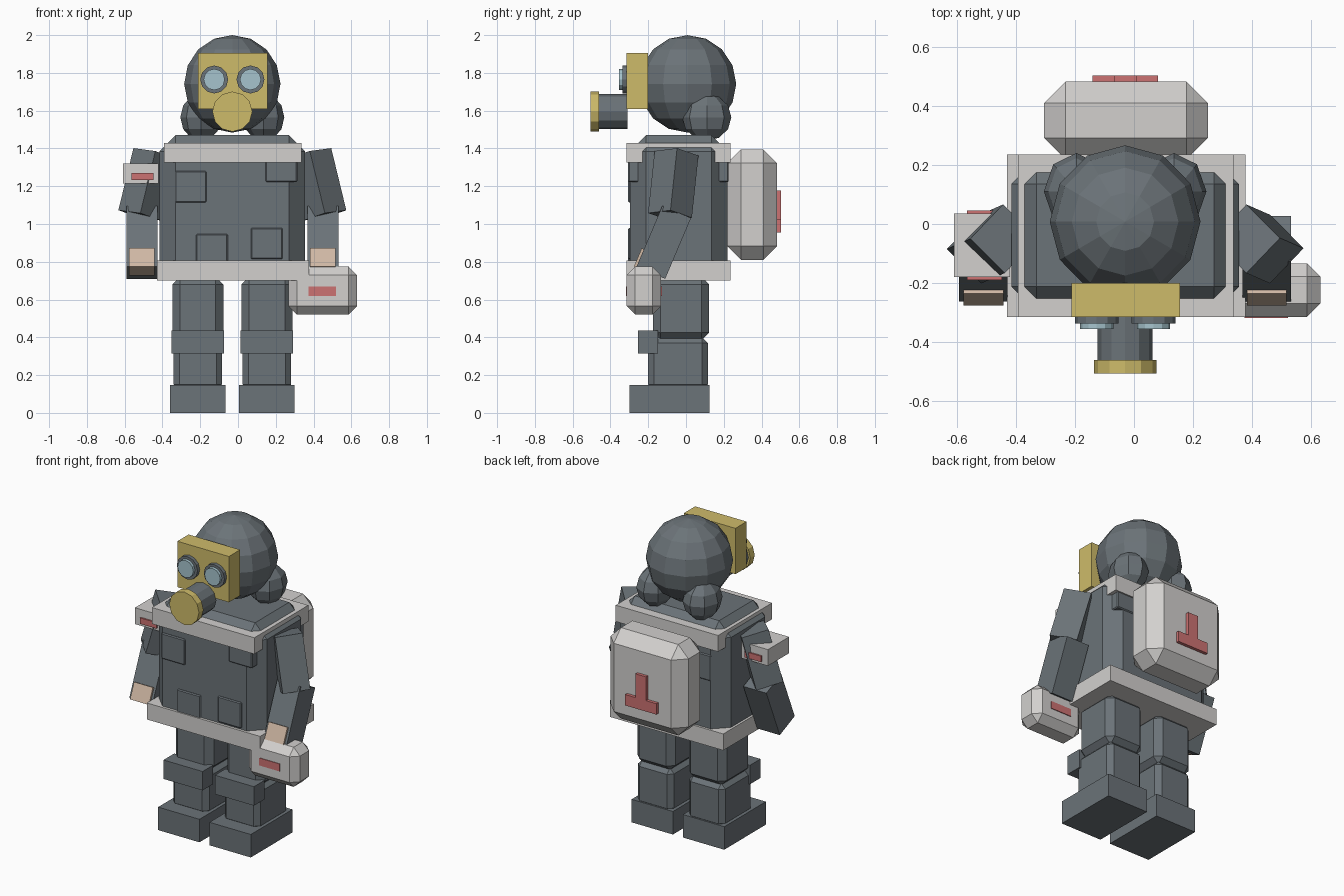
import bpy, bmesh, math
from mathutils import Matrix, Vector

if "Cube" in bpy.data.objects:
    bpy.data.objects.remove(bpy.data.objects["Cube"])

CX = -0.03  # mirror line of the figure (case on one side shifts it)


def srgb(r, g, b):
    f = lambda c: (c / 255 / 12.92) if c < 10 else ((c / 255 + 0.055) / 1.055) ** 2.4
    return (f(r), f(g), f(b), 1)


def mat(name, *rgb):
    m = bpy.data.materials.new(name)
    m.diffuse_color = srgb(*rgb)
    m.use_nodes = True
    m.node_tree.nodes["Principled BSDF"].inputs["Base Color"].default_value = m.diffuse_color
    return m


SUIT = mat("grey_suit", 107, 115, 120)
PALE = mat("pale_grey", 210, 208, 206)
GOLD = mat("brass", 206, 187, 106)
RED = mat("red", 204, 114, 114)
SKIN = mat("skin", 208, 184, 164)
LENS = mat("lens_blue", 166, 196, 205)


def finish(name, bm, material):
    bmesh.ops.recalc_face_normals(bm, faces=bm.faces)
    me = bpy.data.meshes.new(name)
    bm.to_mesh(me)
    bm.free()
    me.materials.append(material)
    ob = bpy.data.objects.new(name, me)
    bpy.context.collection.objects.link(ob)
    return ob


def solid(name, size, matrix, material, bevel=0):
    """Box of a given size, optionally chamfered, placed by a matrix."""
    bm = bmesh.new()
    bmesh.ops.create_cube(bm, size=1)
    bmesh.ops.scale(bm, vec=size, verts=bm.verts)
    if bevel:
        bmesh.ops.bevel(bm, geom=bm.edges[:], offset=bevel, segments=1,
                        affect='EDGES', profile=0.5)
    bm.transform(matrix)
    return finish(name, bm, material)


def box(name, x, y, z, material, bevel=0):
    """Axis-aligned box from (low, high) pairs."""
    size = Vector([r[1] - r[0] for r in (x, y, z)])
    mid = Vector([(r[1] + r[0]) / 2 for r in (x, y, z)])
    return solid(name, size, Matrix.Translation(mid), material, bevel)


def disc(name, x, z, y0, y1, radius, material, sides=12):
    """Cylinder lying along y."""
    bm = bmesh.new()
    bmesh.ops.create_cone(bm, cap_ends=True, segments=sides, radius1=radius,
                          radius2=radius, depth=y1 - y0)
    bm.transform(Matrix.Translation((x, (y0 + y1) / 2, z)) @ Matrix.Rotation(math.pi / 2, 4, 'X'))
    return finish(name, bm, material)


def ball(name, centre, radii, segs, rings, material):
    bm = bmesh.new()
    bmesh.ops.create_uvsphere(bm, u_segments=segs, v_segments=rings, radius=1)
    bmesh.ops.scale(bm, vec=radii, verts=bm.verts)
    bmesh.ops.translate(bm, vec=centre, verts=bm.verts)
    return finish(name, bm, material)


# Head with rolled hood lumps behind
ball("head", (CX, 0.008, 1.742), (0.255, 0.258, 0.258), 12, 8, SUIT)
for s, side in ((-1, "right"), (1, "left")):
    ball(side + "_hood_lump", (CX + s * 0.165, 0.11, 1.565), (0.11, 0.13, 0.125), 8, 6, SUIT)

# Gas mask: plate, eyepieces and filter
box("mask_plate", (-0.212, 0.155), (-0.314, -0.20), (1.61, 1.905), GOLD)
for s, side in ((-1, "right"), (1, "left")):
    disc(side + "_eye_rim", CX + s * 0.096, 1.765, -0.337, -0.30, 0.074, SUIT)
    disc(side + "_eye_lens", CX + s * 0.096, 1.765, -0.355, -0.32, 0.056, LENS)
disc("filter_barrel", CX, 1.595, -0.465, -0.31, 0.093, SUIT)
disc("filter_cap", CX, 1.595, -0.505, -0.46, 0.106, GOLD)

# Torso, collar and belt
box("torso", (-0.415, 0.355), (-0.297, 0.22), (0.72, 1.47), SUIT, 0.085)
box("collar", (-0.393, 0.336), (-0.314, 0.235), (1.325, 1.43), PALE)
box("belt", (-0.43, 0.377), (-0.314, 0.235), (0.70, 0.806), PALE)

# Pockets on the front and upper back
pockets = [(-0.25, 1.197), (0.23, 1.305), (-0.138, 0.865), (0.152, 0.897)]
for i, (x, z) in enumerate(pockets):
    xr, zr = (x - 0.084, x + 0.084), (z - 0.083, z + 0.083)
    box(f"front_pocket_{i + 1}", xr, (-0.306, -0.245), zr, SUIT, 0.006)
    if i < 2:
        box(f"back_pocket_{i + 1}", xr, (0.15, 0.226), zr, SUIT, 0.006)

# Backpack with a red emblem of two bars
box("backpack", (-0.304, 0.25), (0.218, 0.482), (0.81, 1.395), PALE, 0.073)
box("emblem_base", (-0.14, 0.082), (0.47, 0.502), (0.955, 1.025), RED)
box("emblem_stem", (-0.066, 0.008), (0.47, 0.502), (1.025, 1.178), RED)

# Arms and hands, mirrored about the figure's centre
for s, side in ((-1, "right"), (1, "left")):
    top = Vector((CX + s * 0.41, -0.05, 1.375))
    low = Vector((CX + s * 0.49, -0.085, 1.045))
    axis = (top - low).normalized()
    u = Vector((1, 1, 0))
    u = (u - axis * u.dot(axis)).normalized()
    m = Matrix((u, axis.cross(u), axis)).transposed().to_4x4()
    m.translation = (top + low) / 2
    solid(side + "_upper_arm", (0.165, 0.165, 0.34), m, SUIT)

    tilt = Matrix.Rotation(-math.radians(23), 4, 'X')
    m = Matrix.Translation((CX + s * 0.479, -0.186, 0.742)) @ tilt
    solid(side + "_forearm", (0.164, 0.165, 0.35), m @ Matrix.Translation((0, 0, 0.175)), SUIT)
    solid(side + "_hand", (0.134, 0.125, 0.105), m @ Matrix.Translation((0, -0.033, 0.048)), SKIN)

# Armband with a red mark front and back
box("armband", (-0.608, -0.42), (-0.18, 0.035), (1.215, 1.32), PALE)
box("armband_mark", (-0.565, -0.447), (-0.19, 0.045), (1.232, 1.27), RED)

# Hand-held case with a red mark front and back
box("case", (0.268, 0.63), (-0.314, -0.133), (0.52, 0.775), PALE, 0.045)
box("case_mark", (0.373, 0.52), (-0.318, -0.128), (0.62, 0.668), RED)

# Legs
for s, side in ((-1, "right"), (1, "left")):
    c = CX + s * 0.183

    def leg(part, half, y, z, bevel=0):
        box(f"{side}_{part}", (c - half, c + half), y, z, SUIT, bevel)

    leg("thigh", 0.135, (-0.175, 0.122), (0.385, 0.72), 0.04)
    leg("shin", 0.128, (-0.20, 0.116), (0.12, 0.40), 0.03)
    leg("knee_pad", 0.139, (-0.255, -0.147), (0.315, 0.437))
    leg("boot", 0.147, (-0.298, 0.125), (0, 0.148))
